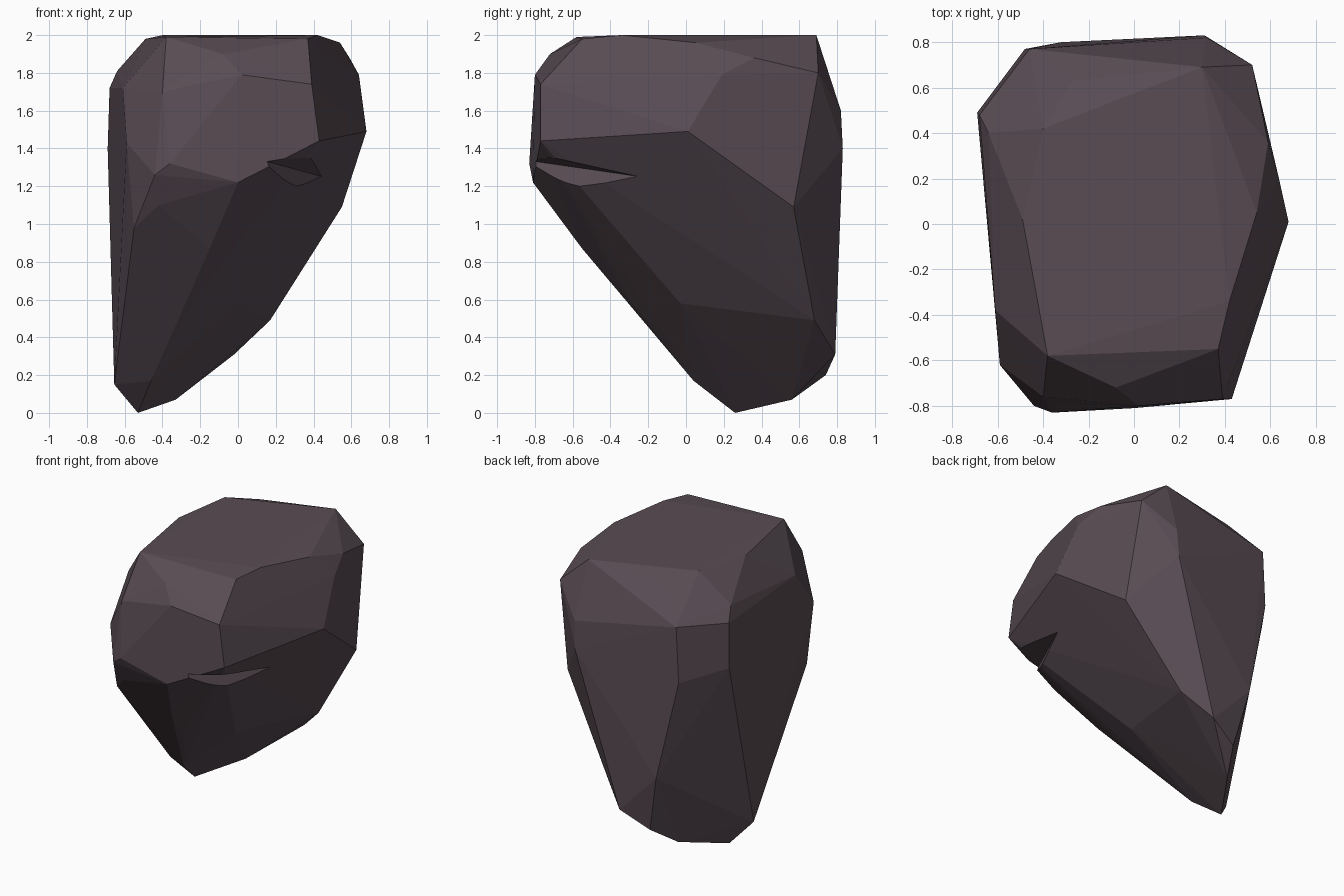
import bpy
import bmesh

# Remove only the default cube
default_cube = bpy.data.objects.get("Cube")
if default_cube:
    bpy.data.objects.remove(default_cube, do_unlink=True)


def make_material(name, colour):
    material = bpy.data.materials.new(name)
    material.use_nodes = True
    material.diffuse_color = colour
    shader = material.node_tree.nodes["Principled BSDF"]
    shader.inputs["Base Color"].default_value = colour
    shader.inputs["Roughness"].default_value = 0.9
    return material


def hull_object(name, corners, material):
    """Wrap a flat-shaded faceted stone around a few corner points."""
    bm = bmesh.new()
    for corner in corners:
        bm.verts.new(corner)
    result = bmesh.ops.convex_hull(bm, input=bm.verts[:])
    loose = set(result["geom_interior"]) | set(result["geom_unused"])
    loose_verts = [item for item in loose if isinstance(item, bmesh.types.BMVert)]
    bmesh.ops.delete(bm, geom=loose_verts, context="VERTS")
    bmesh.ops.recalc_face_normals(bm, faces=bm.faces[:])
    mesh = bpy.data.meshes.new(name)
    bm.to_mesh(mesh)
    bm.free()
    mesh.materials.append(material)
    stone = bpy.data.objects.new(name, mesh)
    bpy.context.scene.collection.objects.link(stone)
    return stone


def carve(stone, cutter):
    """Subtract a hidden cutter from the stone."""
    modifier = stone.modifiers.new("carve_" + cutter.name, "BOOLEAN")
    modifier.operation = "DIFFERENCE"
    modifier.solver = "EXACT"
    modifier.object = cutter
    cutter.hide_render = True
    cutter.hide_viewport = True
    cutter.display_type = "WIRE"


plum_stone = make_material("dark plum stone", (0.099, 0.072, 0.087, 1))

# Foot: the narrow tip under the back right, rising along the underside
foot = [
    (-.53, .26, 0), (-.33, .56, .07), (-.23, .74, .2), (-.02, .79, .31),
    (.17, .68, .49), (-.46, .04, .17), (-.655, .16, .15), (-.23, -.3, .6),
    (0, -.03, .58), (-.15, -.55, .87),
]

# Belly: the widest ring, where the undercut meets the upright sides
belly = [
    (.55, .57, 1.09), (.68, .01, 1.49), (.43, -.77, 1.44), (0, -.81, 1.22),
    (-.36, -.83, 1.32), (-.44, -.8, 1.26), (-.59, -.62, 1.43), (-.55, -.6, .98),
    (-.69, .49, 1.4), (-.48, .77, 1.34), (.31, .83, 1.4), (-.32, .8, .62),
    (-.42, -.71, 1.1),
]

# Shoulder: the ring just under the crown
shoulder = [
    (.52, .7, 1.8), (.64, .19, 1.79), (.59, .36, 1.88), (.39, -.77, 1.74),
    (.02, -.8, 1.79), (-.08, -.72, 1.9), (-.4, -.76, 1.7), (-.61, -.38, 1.72),
    (-.68, .48, 1.72), (-.64, .4, 1.81), (-.46, .77, 1.74), (.32, .82, 1.6),
]

# Crown: the nearly flat top
crown = [
    (.3, .69, 2), (-.27, .63, 1.94), (-.4, .42, 2), (-.49, .02, 1.98),
    (-.38, -.58, 1.99), (.37, -.55, 1.98), (.42, -.34, 2), (.54, .05, 1.96),
]

boulder = hull_object("boulder", foot + belly + shoulder + crown, plum_stone)

# Chipped hollow beneath the front ledge
chip = hull_object(
    "chip_cutter",
    [(.12, -.86, 1.34), (.6, -.86, 1.43), (.45, -.24, 1.25), (.3, -.86, .8)],
    plum_stone,
)
carve(boulder, chip)
